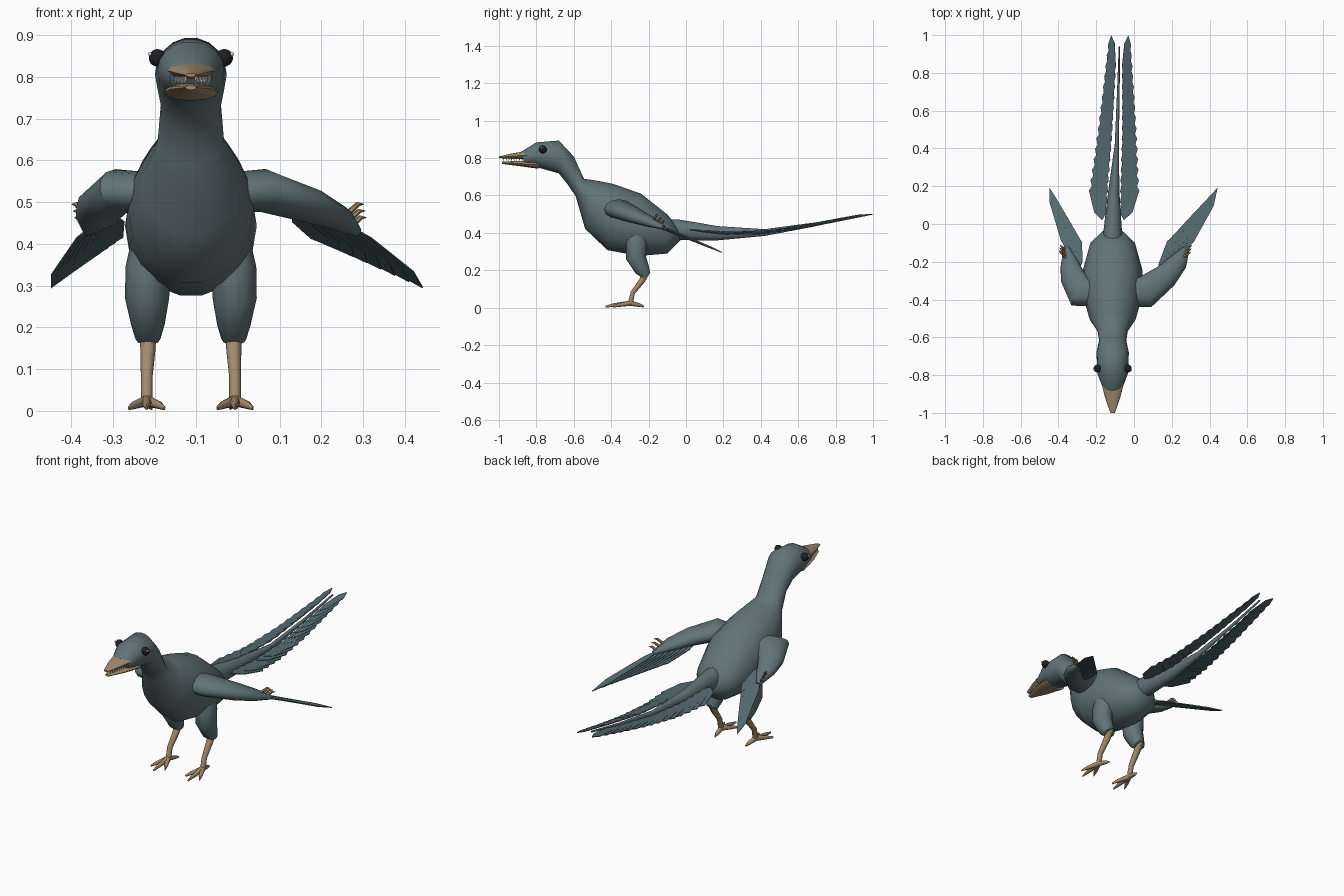
import bpy, bmesh, math
from mathutils import Vector as V

if "Cube" in bpy.data.objects:
    bpy.data.objects.remove(bpy.data.objects["Cube"])

CX = -0.113  # body centre line


def material(name, c):
    m = bpy.data.materials.new(name)
    m.diffuse_color = (*c, 1)
    m.use_nodes = True
    m.node_tree.nodes["Principled BSDF"].inputs["Base Color"].default_value = m.diffuse_color
    return m


PLUME = material("plumage", (0.12, 0.175, 0.185))
QUILL = material("flight_feathers", (0.085, 0.14, 0.16))
TAN = material("horn", (0.36, 0.26, 0.15))
BLACK = material("black", (0.012, 0.014, 0.016))
WHITE = material("white", (0.8, 0.8, 0.76))


def finish(bm, name, mat, angle=50):
    bmesh.ops.recalc_face_normals(bm, faces=bm.faces)
    me = bpy.data.meshes.new(name)
    bm.to_mesh(me)
    bm.free()
    ob = bpy.data.objects.new(name, me)
    bpy.context.collection.objects.link(ob)
    me.materials.append(mat)
    bpy.ops.object.select_all(action='DESELECT')
    ob.select_set(True)
    bpy.context.view_layer.objects.active = ob
    bpy.ops.object.shade_smooth_by_angle(angle=math.radians(angle))
    return ob


def loft(bm, rings, n=12):
    """Skin elliptical rings given as (centre, half-axis a, half-axis b)."""
    loops = []
    for c, a, b in rings:
        loops.append([bm.verts.new(c + a * math.cos(2 * math.pi * i / n) + b * math.sin(2 * math.pi * i / n))
                      for i in range(n)])
    for p, q in zip(loops, loops[1:]):
        for i in range(n):
            j = (i + 1) % n
            bm.faces.new((p[i], p[j], q[j], q[i]))
    bm.faces.new(loops[0])
    bm.faces.new(loops[-1])


def tube(bm, path, sizes, up=(0, 0, 1), n=10):
    pts = [V(p) for p in path]
    rings = []
    for i, p in enumerate(pts):
        t = (pts[min(i + 1, len(pts) - 1)] - pts[max(i - 1, 0)]).normalized()
        a = t.cross(V(up)).normalized()
        b = a.cross(t)
        w, h = sizes[i]
        rings.append((p, a * w, b * h))
    loft(bm, rings, n)


def profile_rings(rows):
    """Rows: top y, top z, bottom y, bottom z, half width."""
    out = []
    for ty, tz, by, bz, w in rows:
        top, bot = V((CX, ty, tz)), V((CX, by, bz))
        out.append(((top + bot) / 2, V((w, 0, 0)), (top - bot) / 2))
    return out


def feather(bm, root, tip, side, thick=0.002):
    """Thin pointed plate."""
    d = tip - root
    pts = [root, root + d * .2 + side * .8, root + d * .75 + side, tip,
           root + d * .8 - side * .8, root + d * .2 - side * .7]
    up = side.cross(d).normalized() * thick
    lo = [bm.verts.new(p - up) for p in pts]
    hi = [bm.verts.new(p + up) for p in pts]
    bm.faces.new(lo)
    bm.faces.new(hi)
    for i in range(6):
        j = (i + 1) % 6
        bm.faces.new((lo[i], lo[j], hi[j], hi[i]))


# Body, neck and head
bm = bmesh.new()
loft(bm, profile_rings([
    (-.885, .832, -.86, .765, .05), (-.80, .885, -.79, .748, .08), (-.68, .895, -.68, .717, .086),
    (-.60, .81, -.635, .66, .072), (-.545, .69, -.59, .595, .08), (-.47, .68, -.54, .42, .122),
    (-.39, .665, -.42, .305, .15), (-.24, .612, -.25, .274, .158), (-.10, .50, -.10, .288, .118),
    (-.05, .44, -.03, .36, .055)]), 18)
finish(bm, "body", PLUME, 60)

# Beak halves
bm = bmesh.new()
loft(bm, profile_rings([(-.84, .838, -.84, .795, .06), (-.92, .827, -.92, .795, .04), (-1.0, .809, -1.0, .80, .012)]))
finish(bm, "upper_beak", TAN)
bm = bmesh.new()
loft(bm, profile_rings([(-.78, .785, -.79, .743, .066), (-.89, .785, -.89, .757, .048), (-.985, .781, -.985, .769, .013)]))
finish(bm, "lower_beak", TAN)

# Teeth
bm = bmesh.new()
for s in (-1, 1):
    for i in range(8):
        y = -.975 + i * .014
        r = bmesh.ops.create_cone(bm, cap_ends=True, segments=5, radius1=.0008, radius2=.004, depth=.018)
        bmesh.ops.translate(bm, verts=r["verts"], vec=(CX + s * (.012 + i * .0035), y, .792))
finish(bm, "teeth", WHITE)

# Eyes
for label, mat, r, off, y, z in (("eyes", BLACK, .021, .08, -.765, .846), ("eye_glints", WHITE, .005, .098, -.772, .855)):
    bm = bmesh.new()
    for s in (-1, 1):
        res = bmesh.ops.create_uvsphere(bm, u_segments=16, v_segments=10, radius=r)
        bmesh.ops.translate(bm, verts=res["verts"], vec=(CX + s * off, y, z))
    finish(bm, label, mat)

# Tail core
SPINE = [(CX, -.10, .412), (CX, -.05, .417), (-.107, .17, .398), (-.091, .42, .402), (-.083, .70, .447), (-.077, .94, .496)]
bm = bmesh.new()
tube(bm, SPINE, [(.052, .06), (.05, .056), (.03, .038), (.011, .018), (.007, .01), (.004, .005)], n=12)
finish(bm, "tail", PLUME)


def spine(y):
    for p, q in zip(SPINE, SPINE[1:]):
        if y <= q[1] or q is SPINE[-1]:
            return V(p).lerp(V(q), (y - p[1]) / (q[1] - p[1]))


# Tail feathers, overlapping in pairs
bm = bmesh.new()
N = 15
for s in (-1, 1):
    for i in range(N):
        k = i / (N - 1)
        y, w = .02 + .77 * k, .105 - .057 * k
        root, tip = spine(y), spine(min(y + .21, .999))
        root.x += s * w * .55
        root.z += .006
        tip.x += s * w * .95
        tip.z -= .008
        feather(bm, root, tip, V((s * w * .42, 0, -.004)))
finish(bm, "tail_feathers", QUILL, 20)

# Wings: the two are held at different angles
WINGS = {
    "left_wing": dict(
        arm=[(-.03, -.36, .522), (.06, -.36, .528), (.17, -.275, .492), (.235, -.2, .462), (.285, -.12, .43)],
        roots=((.13, -.26, .468), (.265, -.15, .438)), tips=((.21, -.06, .40), (.443, .193, .295)),
        hand=(.265, -.155, .455), reach=(.04, .025, .028), spread=(.004, .022, -.0)),
    "right_wing": dict(
        arm=[(-.20, -.36, .522), (-.285, -.36, .528), (-.325, -.28, .492), (-.34, -.215, .462), (-.36, -.12, .43)],
        roots=((-.29, -.24, .465), (-.35, -.15, .438)), tips=((-.305, -.05, .40), (-.448, .193, .295)),
        hand=(-.365, -.155, .455), reach=(-.03, .03, .028), spread=(.004, .018, 0)),
}
for name, d in WINGS.items():
    bm = bmesh.new()
    tube(bm, d["arm"], [(.078, .048), (.085, .052), (.066, .042), (.05, .03), (.012, .012)], n=12)
    finish(bm, name, PLUME)
    # Flight feathers
    bm = bmesh.new()
    for i in range(8):
        k = i / 7
        root = V(d["roots"][0]).lerp(V(d["roots"][1]), k)
        tip = V(d["tips"][0]).lerp(V(d["tips"][1]), k)
        root.z += .006 * k
        side = (tip - root).cross(V((0, 0, 1))).normalized()
        feather(bm, root, tip, side * .026)
    finish(bm, name + "_feathers", QUILL, 20)
    # Clawed fingers
    bm = bmesh.new()
    h, r, sp = V(d["hand"]), V(d["reach"]), V(d["spread"])
    for i in (-1, 0, 1):
        a = h + sp * i * .8 - V((0, 0, .016)) * i
        mid = a + r * .65 + V((0, 0, .006))
        tube(bm, [a - r * .4, a, mid, a + r + V((0, 0, -.004))],
             [(.008, .008), (.008, .008), (.006, .006), (.001, .001)], n=6)
    finish(bm, name + "_fingers", TAN)

# Legs
for label, s in (("right", -1), ("left", 1)):
    x = CX + s * .103
    bm = bmesh.new()
    tube(bm, [(x - s * .012, -.255, .41), (x, -.265, .34), (x + s * .002, -.268, .27), (x, -.235, .205), (x, -.212, .172)],
         [(.05, .06), (.054, .06), (.053, .056), (.04, .043), (.03, .026)], up=(0, 1, 0))
    finish(bm, label + "_thigh", PLUME)
    bm = bmesh.new()
    tube(bm, [(x, -.208, .20), (x, -.235, .145), (x + s * .003, -.285, .08), (x + s * .003, -.298, .02)],
         [(.021, .021), (.018, .017), (.014, .013), (.014, .014)], up=(0, 1, 0))
    finish(bm, label + "_shank", TAN)
    # Toes: three forward, one back
    bm = bmesh.new()
    for dx, y in ((0, -.43), (-.043, -.39), (.043, -.39), (-s * .012, -.225)):
        a, tip = V((x + s * .003, -.297, .024)), V((x + s * .003 + dx, y, .006))
        mid = a.lerp(tip, .65)
        mid.z = .014
        tube(bm, [a, mid, tip], [(.014, .014), (.010, .010), (.002, .005)], n=8)
    finish(bm, label + "_foot", TAN)
